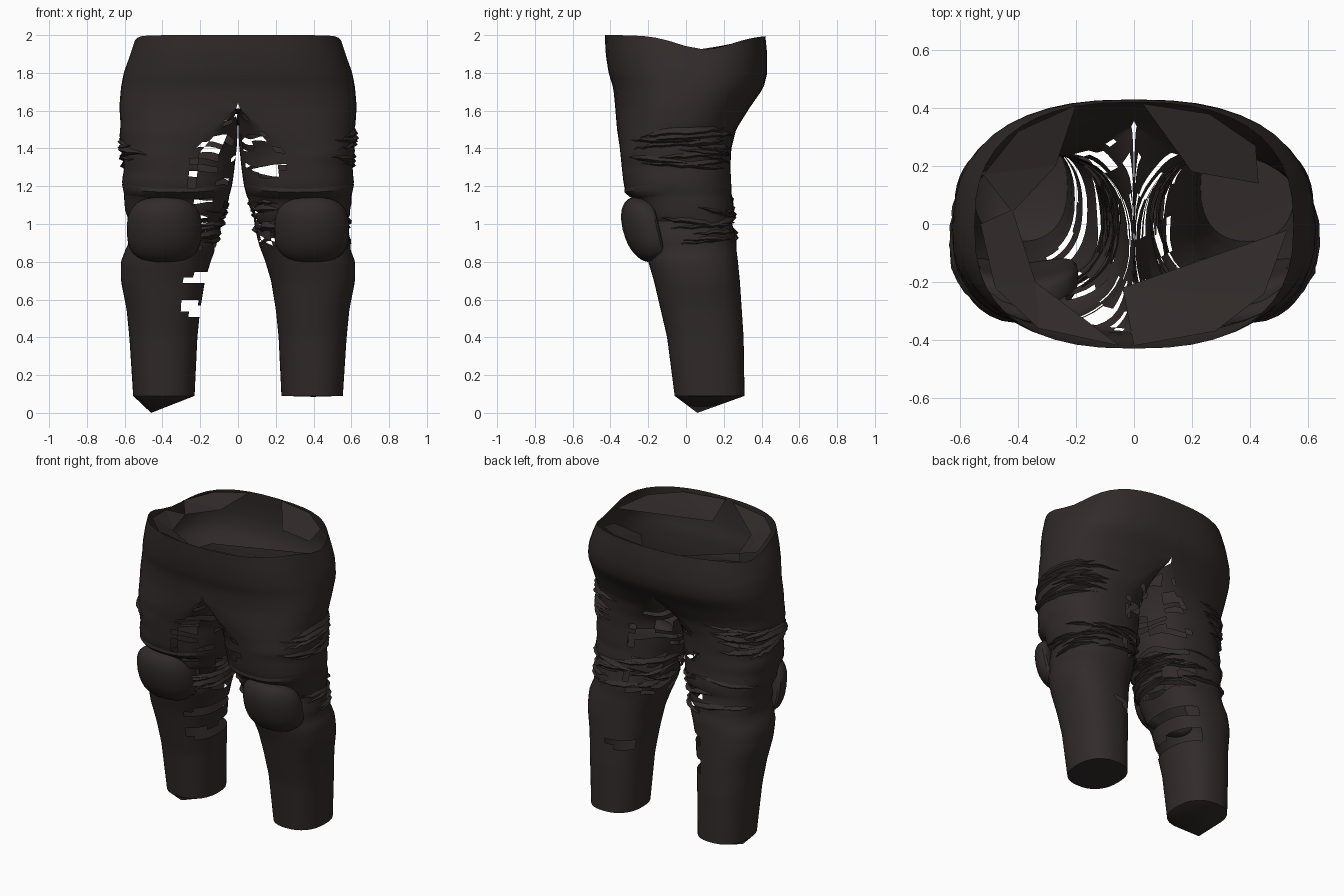
import bpy, bmesh, math, random

if "Cube" in bpy.data.objects:
    bpy.data.objects.remove(bpy.data.objects["Cube"])

cloth = bpy.data.materials.new("dark_brown_cloth")
cloth.diffuse_color = (0.031, 0.024, 0.023, 1)
cloth.use_nodes = True
cloth.node_tree.nodes["Principled BSDF"].inputs["Base Color"].default_value = cloth.diffuse_color

# height, outer x, inner x, front y, back y
ROWS = [
    (0.09, .555, .23, -.06, .31), (0.40, .575, .215, -.10, .305),
    (0.55, .59, .20, -.135, .295), (0.70, .62, .175, -.17, .285),
    (0.80, .62, .145, -.20, .275), (0.88, .59, .115, -.22, .265),
    (1.00, .585, .085, -.235, .255), (1.12, .60, .055, -.26, .245),
    (1.17, .605, .04, -.32, .24), (1.21, .615, .03, -.33, .24),
    (1.30, .605, .018, -.34, .235), (1.40, .62, .008, -.35, .24),
    (1.50, .62, .004, -.365, .265), (1.62, .628, 0, -.375, .34),
    (1.72, .62, 0, -.385, .41), (1.80, .605, 0, -.41, .43),
    (1.90, .58, 0, -.425, .43), (2.00, .55, 0, -.43, .42)]
CROTCH, N = 1.62, 44


def row_at(z):
    """Interpolated outline sizes at a height."""
    for a, b in zip(ROWS, ROWS[1:]):
        if z <= b[0]:
            k = max(0, (z - a[0]) / (b[0] - a[0]))
            return [p + (q - p) * k for p, q in zip(a, b)][1:]
    return ROWS[-1][1:]


def power(v, e):
    return math.copysign(abs(v) ** e, v)


def section(side, z, t, off=0.0):
    """Point on the cloth: t = -90 deg front, 0 outer, 90 back, 180 inner."""
    xo, xi, yf, yb = row_at(z)
    c, s = math.cos(t), math.sin(t)
    blend = min(1, max(0, (CROTCH - z) / 0.25))
    half = xo * max(0, c) ** 0.8
    leg = (xo + xi) / 2 + (xo - xi) / 2 * power(c, 0.85)
    x = half + (leg - half) * blend + off * c
    y = (yf + yb) / 2 + (yb - yf) / 2 * power(s, 0.79 + .06 * blend) + off * s
    if z > 1.8:      # waist rim dips at the hips
        z -= 0.075 * math.exp(-((y - .1) / .2) ** 2) * (z - 1.8) / 0.2
    return (side * x, y, z)


def finish(name, bm, smooth=True):
    bmesh.ops.recalc_face_normals(bm, faces=bm.faces)
    mesh = bpy.data.meshes.new(name)
    bm.to_mesh(mesh)
    bm.free()
    mesh.materials.append(cloth)
    ob = bpy.data.objects.new(name, mesh)
    bpy.context.collection.objects.link(ob)
    if smooth:
        bpy.ops.object.select_all(action='DESELECT')
        ob.select_set(True)
        bpy.context.view_layer.objects.active = ob
        bpy.ops.object.shade_smooth_by_angle(angle=math.radians(35))
    return ob


def trouser_half(side, name, apex):
    """One leg with its half of the seat, worn through on the inside."""
    rnd = random.Random(5 + side)
    bm = bmesh.new()
    steps = 64
    levels = [0.09 + (2.0 - 0.09) * i / steps for i in range(steps + 1)]
    rings = []
    for z in levels:
        ring = []
        creased = 1.28 < z < 1.52 or .88 < z < 1.14
        wave = rnd.uniform(-.014, .01) if creased else 0
        for i in range(N):
            t = -math.pi / 2 + 2 * math.pi * i / N
            off = wave * (0.6 + 0.4 * math.sin(3 * t + 9 * z))
            if 1.28 < z < 1.52:
                off *= max(0, math.cos(t))
            # ragged, slanting tears on the inner side
            sag = .022 * math.sin(5 * t + 17 * z) * max(0, -math.cos(t))
            zz = z + (sag if .8 < z < 1.58 else 0)
            ring.append(bm.verts.new(section(side, zz, t, off)))
        rings.append(ring)
    for r in range(steps):
        z = (levels[r] + levels[r + 1]) / 2
        torn = {i: rnd.random() for i in range(N)}
        for i in range(N):
            t = -math.pi / 2 + 2 * math.pi * (i + .5) / N
            c, s = math.cos(t), math.sin(t)
            if z > CROTCH - .01 and c < 0:
                continue
            chance = 0
            if c < -.15 and 1.2 < z < 1.58:
                chance = 0.3
            elif c < -.15 and .86 < z < 1.14:
                chance = 0.4
            elif side < 0 and c < -.35 and (.5 < z < .6 or .7 < z < .76):
                chance = 0.9
            elif side > 0 and c < 0 and s > .5 and .52 < z < .58:
                chance = 0.6
            if torn[i // 3] < chance:
                continue
            j = (i + 1) % N
            bm.faces.new((rings[r][i], rings[r][j],
                          rings[r + 1][j], rings[r + 1][i]))
    # closed hem
    tip = bm.verts.new(apex)
    for i in range(N):
        bm.faces.new((rings[0][i], rings[0][(i + 1) % N], tip))
    bmesh.ops.delete(bm, geom=[v for v in bm.verts if not v.link_faces],
                     context='VERTS')
    finish(name, bm)


def folds(side, name, zlo, zhi, tlo, thi, count, depth):
    """Narrow overlapping creases running around the leg."""
    rnd = random.Random(name)
    bm = bmesh.new()
    for k in range(count):
        z0 = zlo + (zhi - zlo) * (k + .5) / count
        a = rnd.uniform(tlo, thi - 40)
        b = min(thi, a + rnd.uniform(40, 110))
        slope, width = rnd.uniform(-.05, .05), rnd.uniform(.015, .035)
        prev = None
        for i in range(11):
            u = i / 10
            t = math.radians(a + (b - a) * u)
            z = z0 + slope * (u - .5) + rnd.uniform(-.005, .005)
            w = math.sin(math.pi * min(.97, max(.03, u)))
            pts = [section(side, z + width * w, t, -.004),
                   section(side, z, t, depth * w * rnd.uniform(.5, 1)),
                   section(side, z - width * w * .6, t, -.004)]
            cur = [bm.verts.new(p) for p in pts]
            if prev:
                for m in (0, 1):
                    bm.faces.new((prev[m], prev[m + 1], cur[m + 1], cur[m]))
            prev = cur
    finish(name, bm)


def knee_pad(side, name):
    """Rounded pad wrapped around the front of the knee."""
    bm = bmesh.new()
    bmesh.ops.create_uvsphere(bm, u_segments=28, v_segments=18, radius=1)
    for v in bm.verts:
        x, y, z = (power(c, 0.7) for c in v.co)
        v.co = (side * .39 + .198 * x,
                -.25 + .085 * y - .04 * z + .07 * x * x + .03 * z * z,
                .97 + .172 * z)
    finish(name, bm)


def knee_hem(side, name):
    """Slightly raised hem just above the pad."""
    bm = bmesh.new()
    prev = None
    for i in range(25):
        t = math.radians(-170 + 170 * i / 24)
        k = math.sin(math.pi * i / 24)
        cur = [bm.verts.new(section(side, z + .012 * math.cos(2 * t), t, off * k))
               for z, off in ((1.14, 0), (1.155, .01), (1.18, .009), (1.2, 0))]
        if prev:
            for m in range(3):
                bm.faces.new((prev[m], prev[m + 1], cur[m + 1], cur[m]))
        prev = cur
    finish(name, bm)


for side, label in ((-1, "left"), (1, "right")):
    tip = (-.46, .06, 0) if side < 0 else (.40, .12, .085)
    trouser_half(side, label + "_trouser_leg", tip)
    folds(side, label + "_thigh_folds", 1.30, 1.49, -60, 75, 14, .024)
    folds(side, label + "_knee_folds", .90, 1.12, -35, 250, 18, .022)
    knee_pad(side, label + "_knee_pad")
    knee_hem(side, label + "_knee_hem")

# loose lining panels folded in from the waist rim: (x, y, z)
PANELS = {
    "front_right": [(0, -.42, 1.99), (.28, -.37, 1.985), (.45, -.24, 1.97), (.53, -.02, 1.94), (-.04, -.22, 1.93)],
    "back_right": [(.03, .415, 1.99), (.26, .38, 1.985), (.42, .27, 1.96), (.43, .14, 1.93), (.2, .18, 1.93)],
    "back_left": [(-.2, .41, 1.985), (-.4, .32, 1.97), (-.52, .17, 1.94), (-.42, .04, 1.92), (-.27, .2, 1.93)],
    "front_left": [(-.05, -.42, 1.985), (-.33, -.36, 1.985), (-.48, -.22, 1.98), (-.53, 0, 1.94), (-.42, .05, 1.92), (-.34, -.2, 1.93)],
}
for label, pts in PANELS.items():
    bm = bmesh.new()
    bm.faces.new([bm.verts.new(p) for p in pts])
    bmesh.ops.triangulate(bm, faces=bm.faces[:])
    finish(label + "_waist_lining", bm, smooth=False)
